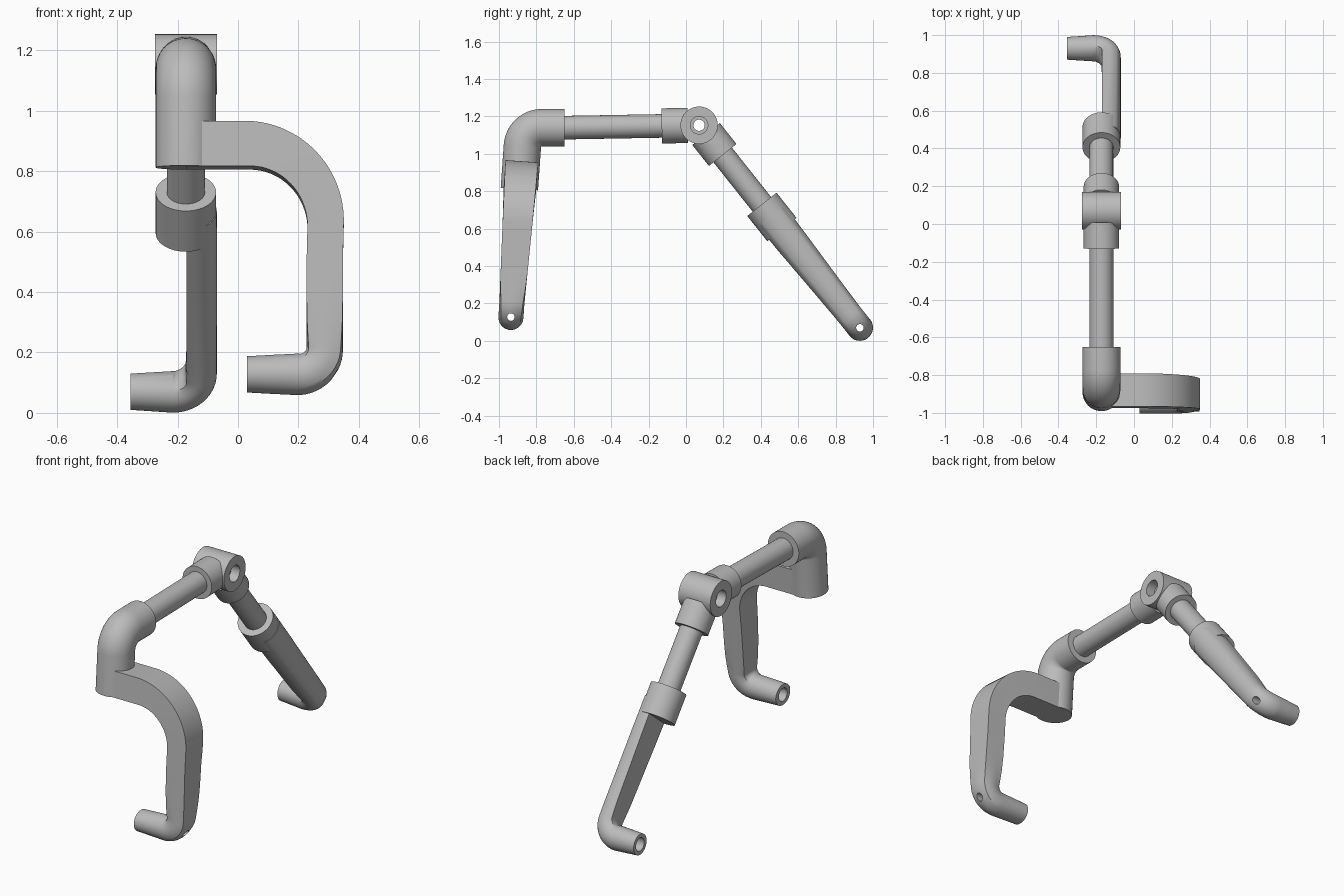
import bpy, bmesh
from math import sin, cos, pi, radians
from mathutils import Vector

cube = bpy.data.objects.get("Cube")
if cube:
    bpy.data.objects.remove(cube, do_unlink=True)

grey = bpy.data.materials.new("satin grey")
grey.use_nodes = True
grey.diffuse_color = (0.5, 0.5, 0.5, 1)
grey.node_tree.nodes["Principled BSDF"].inputs["Base Color"].default_value = (0.5, 0.5, 0.5, 1)

SIDES = 48
X = Vector((1, 0, 0))
AXIS_X = -0.1725


def ring(c, u, v, outer, inner, half, square_out=0, square_in=0):
    """Cross-section that blends from round to square on its outer and inner halves."""
    pts = []
    for i in range(SIDES):
        a = 2 * pi * i / SIDES
        s, t = sin(a), cos(a)
        k = 1 / max(abs(s), abs(t))
        f = square_out if s > 0 else square_in
        k = 1 + (k - 1) * f
        pts.append(c + u * s * k * (outer if s > 0 else inner) + v * t * k * half)
    return pts


def loft(name, rings):
    bm = bmesh.new()
    rows = [[bm.verts.new(p) for p in r] for r in rings]
    for a, b in zip(rows, rows[1:]):
        for i in range(SIDES):
            j = (i + 1) % SIDES
            bm.faces.new((a[i], a[j], b[j], b[i]))
    bm.faces.new(rows[0])
    bm.faces.new(rows[-1])
    bmesh.ops.recalc_face_normals(bm, faces=bm.faces[:])
    mesh = bpy.data.meshes.new(name)
    bm.to_mesh(mesh)
    bm.free()
    mesh.materials.append(grey)
    ob = bpy.data.objects.new(name, mesh)
    bpy.context.collection.objects.link(ob)
    return ob


def rod(name, p, q, r):
    d = (q - p).normalized()
    u = X if abs(d.x) < 0.5 else Vector((0, 0, 1))
    v = d.cross(u)
    return loft(name, [ring(c, u, v, r, r, r) for c in (p, q)])


def drill(ob, holes):
    """Cut round holes along x: each is (start x, end x, centre, radius)."""
    for x0, x1, c, r in holes:
        cutter = rod("cutter", Vector((x0, c.y, c.z)), Vector((x1, c.y, c.z)), r)
        cutter.hide_render = True
        mod = ob.modifiers.new("hole", "BOOLEAN")
        mod.operation = "DIFFERENCE"
        mod.solver = "EXACT"
        mod.object = cutter
        bpy.context.view_layer.objects.active = ob
        bpy.ops.object.modifier_apply(modifier=mod.name)
        bpy.data.objects.remove(cutter, do_unlink=True)


def leg_ring(origin, d, x, s, angle, *shape):
    """Section at x and distance s down the leg; angle 0 heads +x, 90 heads down."""
    a = radians(angle)
    u = X * sin(a) - d * cos(a)
    return ring(origin + X * x + d * s, u, d.cross(X), *shape)


# Main joints
hinge = Vector((AXIS_X, 0.07, 1.153))
elbow_end = Vector((AXIS_X, -0.65, 1.14))
rear_hole = Vector((AXIS_X, 0.93, 0.07))
to_front = (elbow_end - hinge).normalized()
to_rear = (rear_hole - hinge).normalized()
rear_len = (rear_hole - hinge).length

# Hinge barrel with counterbored hole
barrel = rod("hinge_barrel", Vector((-0.275, hinge.y, hinge.z)),
             Vector((-0.07, hinge.y, hinge.z)), 0.1)
drill(barrel, [(-0.4, 0.1, hinge, 0.03), (-0.4, -0.22, hinge, 0.047),
               (-0.125, 0.1, hinge, 0.047)])

# Sockets and tubes on both sides of the hinge
rod("front_socket", hinge + to_front * 0.06, hinge + to_front * 0.2, 0.094)
rod("rear_socket", hinge + to_rear * 0.06, hinge + to_rear * 0.203, 0.094)
rod("front_tube", hinge + to_front * 0.15, elbow_end + to_front * 0.05, 0.063)
rod("rear_tube", hinge + to_rear * 0.15, hinge + to_rear * 0.6, 0.063)
rod("lever_socket", hinge + to_rear * 0.54, hinge + to_rear * 0.712, 0.1)

# Pipe elbow on the front leg
down = Vector((0, -0.07, -0.9975)).normalized()
bend, tilt = 0.105, radians(86)
centre = Vector((AXIS_X, -0.77, elbow_end.z - bend))
rings = [ring(elbow_end, Vector((0, 0, 1)), X, 0.1, 0.1, 0.1)]
for i in range(17):
    a = tilt * i / 16
    u = Vector((0, -sin(a), cos(a)))
    rings.append(ring(centre + u * bend, u, X, 0.1, 0.1, 0.1))
last = centre + u * bend
foot = last + down * ((last.z - 0.812) / -down.z)
rings.append(ring(foot, u, X, 0.1, 0.1, 0.1))
loft("front_elbow", rings)

# Front arm: flat bar that sweeps sideways, drops and turns into a round peg
origin = Vector((0, -0.865, 1.14))


def front(x, z, angle, thick, square):
    half = 0.088 - 0.021 * min(1, max(0, (0.9 - z) / 0.7))
    return leg_ring(origin, down, x, 1.14 - z, angle, thick, thick, half, square, square)


rings = [front(-0.17, 0.885, 0, 0.075, 1), front(0.03, 0.885, 0, 0.075, 1)]
for i in range(1, 25):
    a = 90 * i / 24
    rings.append(front(0.03 + 0.26 * sin(radians(a)), 0.62 + 0.265 * cos(radians(a)),
                       a, 0.075 - 0.015 * i / 24, 1))
for z, f in ((0.5, 1), (0.38, 1), (0.3, 0.9), (0.25, 0.75)):
    rings.append(front(0.287, z, 90, 0.06, f))
for i in range(13):
    a = 90 + 90 * i / 12
    rings.append(front(0.2 + 0.087 * sin(radians(a)), 0.212 + 0.087 * cos(radians(a)),
                       a, 0.06 + 0.009 * i / 12, 0.6 * (1 - i / 12)))
rings += [front(0.12, 0.125, 180, 0.065, 0), front(0.03, 0.125, 180, 0.06, 0)]
arm = loft("front_arm", rings)
front_hole = origin + down * (1.14 - 0.125)
drill(arm, [(-0.2, 0.6, front_hole, 0.02), (-0.2, 0.15, front_hole, 0.038)])

# Rear lever: D-shaped bar that tapers and turns into a round peg
rings = []
for s, x, out, inn, half, sq in ((0.62, -0.155, 0.085, 0.015, 0.09, 1),
                                 (0.8, -0.147, 0.077, 0.023, 0.086, 1),
                                 (1.0, -0.139, 0.069, 0.031, 0.079, 1),
                                 (1.18, -0.132, 0.062, 0.038, 0.073, 1),
                                 (1.25, -0.13, 0.06, 0.042, 0.071, 0.8)):
    rings.append(leg_ring(hinge * 1 - X * AXIS_X, to_rear, x, s, 90, out, inn, half, 0.12, sq))
base = hinge - X * AXIS_X
for i in range(13):
    a = 90 + 90 * i / 12
    k = i / 12
    rings.append(leg_ring(base, to_rear, -0.215 + 0.085 * sin(radians(a)),
                          rear_len - 0.085 - 0.085 * cos(radians(a)), a,
                          0.06 + 0.009 * k, 0.045 + 0.022 * k, 0.07,
                          0.1 * (1 - k), 0.6 * (1 - k)))
rings.append(leg_ring(base, to_rear, -0.355, rear_len, 180, 0.06, 0.06, 0.06))
lever = loft("rear_lever", rings)
drill(lever, [(-0.6, 0.2, rear_hole, 0.02), (-0.6, -0.25, rear_hole, 0.038)])

# Smooth the round surfaces and keep the rims sharp
bpy.ops.object.select_all(action="DESELECT")
for ob in bpy.context.scene.objects:
    if ob.type == "MESH" and ob.data.materials and ob.data.materials[0] == grey:
        ob.select_set(True)
        bpy.context.view_layer.objects.active = ob
bpy.ops.object.shade_smooth_by_angle(angle=radians(32))
